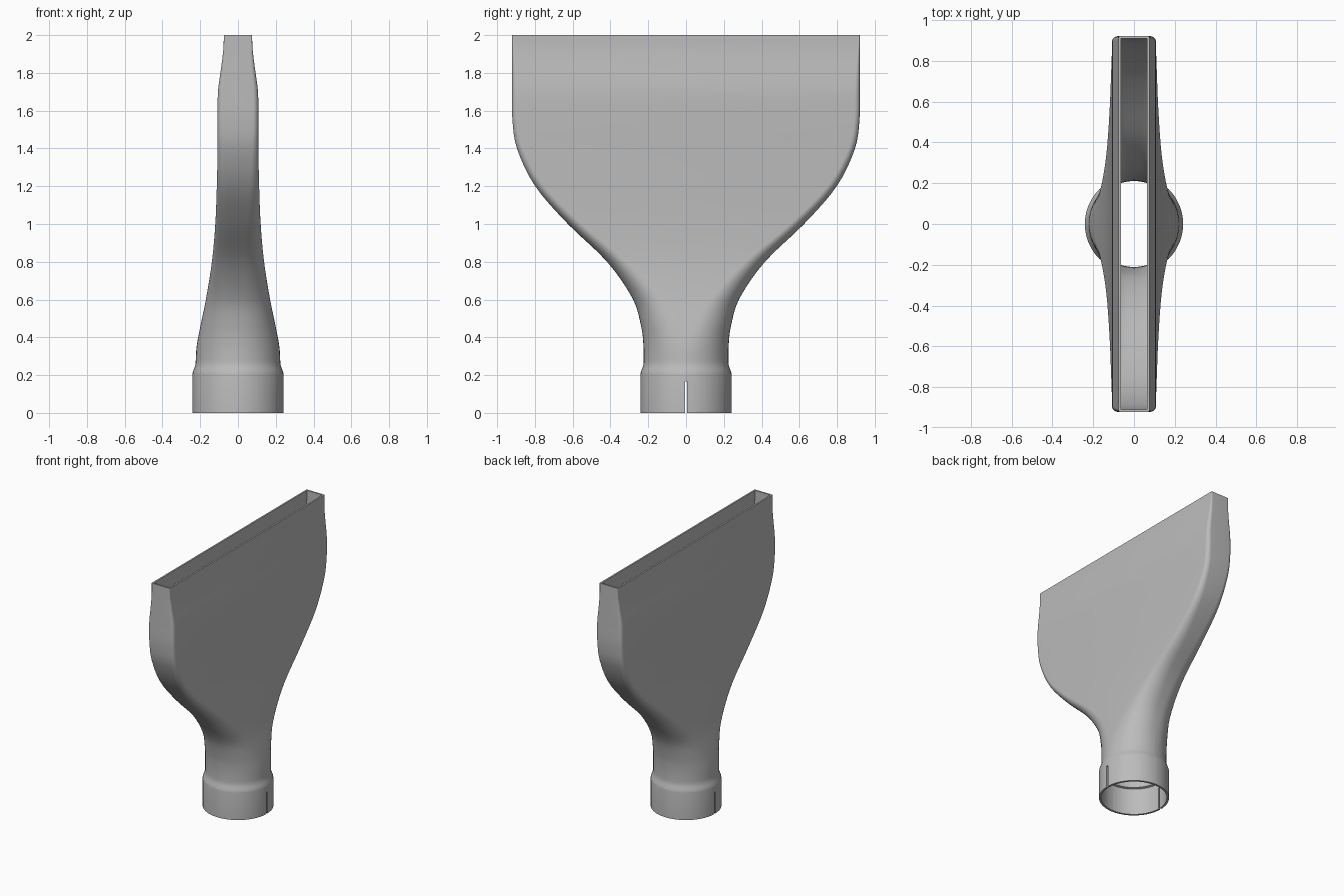
import bpy, bmesh, math

if "Cube" in bpy.data.objects:
    bpy.data.objects.remove(bpy.data.objects["Cube"])

WALL = 0.012
CORNER_STEPS = 12

# Body stations: height, half width x, half width y, corner radius
BODY = [
    (0.27, .224, .224, .224), (0.35, .219, .225, .216), (0.45, .201, .236, .19),
    (0.60, .170, .280, .150), (0.80, .138, .418, .105), (1.00, .120, .625, .075),
    (1.20, .112, .798, .050), (1.40, .108, .895, .036), (1.55, .108, .919, .030),
    (1.70, .106, .921, .028), (1.80, .093, .921, .022), (1.90, .080, .921, .014),
    (1.95, .076, .921, .008), (2.00, .075, .921, .006),
]


def smooth_stations(pts, steps):
    """Cubic interpolation through unevenly spaced stations."""
    def slope(i, k):
        a, b = pts[max(i - 1, 0)], pts[min(i + 1, len(pts) - 1)]
        return (b[k] - a[k]) / (b[0] - a[0])
    out = []
    for i in range(len(pts) - 1):
        p, q = pts[i], pts[i + 1]
        h = q[0] - p[0]
        for s in range(steps):
            t = s / steps
            row = [p[0] + h * t]
            for k in (1, 2, 3):
                row.append((2*t**3 - 3*t**2 + 1) * p[k] + (t**3 - 2*t**2 + t) * h * slope(i, k)
                           + (3*t**2 - 2*t**3) * q[k] + (t**3 - t**2) * h * slope(i + 1, k))
            out.append(tuple(row))
    return out + [pts[-1]]


def round_station(z, r):
    return (z, r, r, r)


def add_ring(bm, station):
    """Rounded rectangle at one height; a full radius makes it a circle."""
    z, hx, hy, r = station
    r = max(min(r, hx - .0005, hy - .0005), .001)
    verts = []
    for quarter, (sx, sy) in enumerate([(1, 1), (-1, 1), (-1, -1), (1, -1)]):
        for j in range(CORNER_STEPS + 1):
            a = math.pi / 2 * (quarter + j / CORNER_STEPS)
            verts.append(bm.verts.new((sx * (hx - r) + r * math.cos(a),
                                       sy * (hy - r) + r * math.sin(a), z)))
    return verts


# Outside: socket, shoulder, flared body. Inside: the same, offset by the wall.
body = smooth_stations(BODY, 4)
outer = [round_station(z, r) for z, r in
         [(0, .241), (.205, .241), (.217, .239), (.235, .232), (.252, .226)]] + body
inner = [round_station(z, r) for z, r in [(0, .226), (.2, .226), (.205, .211)]]
inner += [(z, hx - WALL, hy - WALL, r - WALL) for z, hx, hy, r in body]

bm = bmesh.new()
rings = [add_ring(bm, s) for s in outer + inner[::-1]]
count = len(rings[0])
for low, high in zip(rings, rings[1:] + rings[:1]):
    for i in range(count):
        j = (i + 1) % count
        bm.faces.new((low[i], low[j], high[j], high[i]))
bmesh.ops.recalc_face_normals(bm, faces=bm.faces)
mesh = bpy.data.meshes.new("flat_nozzle")
bm.to_mesh(mesh)
bm.free()
nozzle = bpy.data.objects.new("flat_nozzle", mesh)
bpy.context.collection.objects.link(nozzle)

# Plain grey plastic
grey = bpy.data.materials.new("grey_plastic")
grey.use_nodes = True
colour = (.5, .5, .5, 1)
grey.diffuse_color = colour
grey.node_tree.nodes["Principled BSDF"].inputs["Base Color"].default_value = colour
mesh.materials.append(grey)

# Clamping slots through both sides of the socket
bpy.ops.mesh.primitive_cube_add(size=1, location=(0, 0, .065))
cutter = bpy.context.object
cutter.name = "slot_cutter"
cutter.scale = (.8, .013, .2)
cutter.hide_render = True
cut = nozzle.modifiers.new("slots", "BOOLEAN")
cut.operation = "DIFFERENCE"
cut.solver = "EXACT"
cut.object = cutter
bpy.ops.object.select_all(action="DESELECT")
nozzle.select_set(True)
bpy.context.view_layer.objects.active = nozzle
bpy.ops.object.modifier_apply(modifier=cut.name)
bpy.data.objects.remove(cutter)
bpy.ops.object.shade_smooth_by_angle(angle=math.radians(30))
